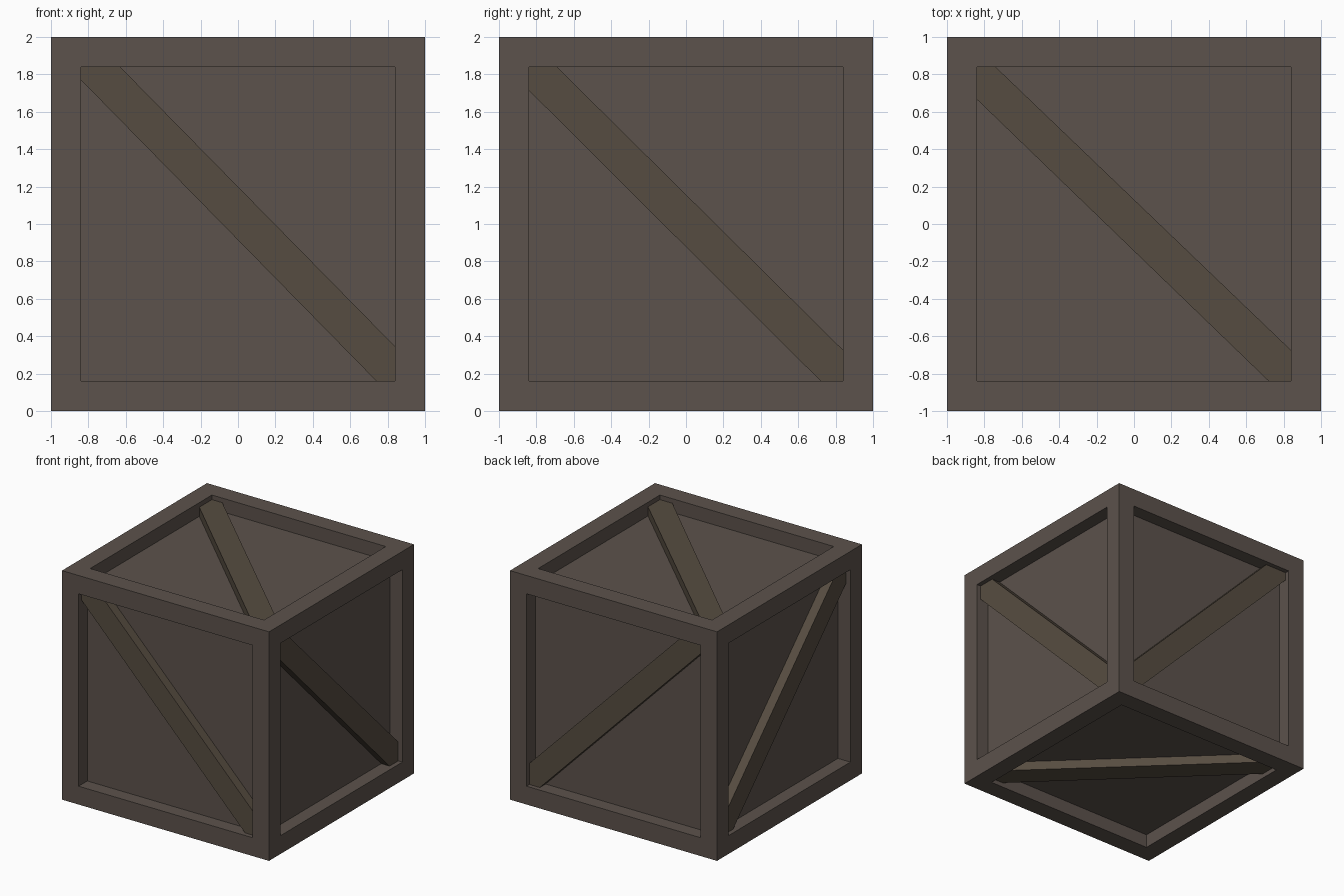
import bpy, bmesh
from mathutils import Vector

if "Cube" in bpy.data.objects:
    bpy.data.objects.remove(bpy.data.objects["Cube"])

RIM, RECESS, BRACE_TOP = 0.84, 0.12, 0.04   # opening half-width, panel depth, brace depth


def material(name, rgb):
    m = bpy.data.materials.new(name)
    m.diffuse_color = (*rgb, 1)
    m.use_nodes = True
    m.node_tree.nodes["Principled BSDF"].inputs["Base Color"].default_value = m.diffuse_color
    return m


def finish(name, bm, mat):
    bmesh.ops.recalc_face_normals(bm, faces=bm.faces)
    me = bpy.data.meshes.new(name)
    bm.to_mesh(me)
    bm.free()
    me.materials.append(mat)
    ob = bpy.data.objects.new(name, me)
    bpy.context.collection.objects.link(ob)
    return ob


frame_mat = material("frame_wood", (0.107, 0.085, 0.072))
brace_mat = material("brace_wood", (0.094, 0.073, 0.052))

# Crate body: cube with every side inset and pushed in
bm = bmesh.new()
bmesh.ops.create_cube(bm, size=2)
sides = list(bm.faces)
bmesh.ops.inset_individual(bm, faces=sides, thickness=1 - RIM, use_even_offset=True)
walls = bmesh.ops.inset_individual(bm, faces=sides, thickness=0)
for f in sides:
    n = f.normal.copy()
    for v in f.verts:
        v.co -= n * RECESS
bmesh.ops.translate(bm, verts=bm.verts, vec=(0, 0, 1))
finish("crate_body", bm, frame_mat)


# Diagonal brace trimmed to the opening, from upper left to lower right
def brace(name, ends, place):
    left, top, right, bottom = ends
    outline = [(-RIM, left), (-RIM, RIM), (top, RIM),
               (RIM, right), (RIM, -RIM), (bottom, -RIM)]
    bm = bmesh.new()
    rings = [[bm.verts.new(place(u, v, d) + Vector((0, 0, 1))) for u, v in outline]
             for d in (1 - BRACE_TOP, 1 - RECESS)]
    bm.faces.new(rings[0])
    bm.faces.new(rings[1])
    for i in range(6):
        j = (i + 1) % 6
        bm.faces.new((rings[0][i], rings[0][j], rings[1][j], rings[1][i]))
    finish(name, bm, brace_mat)


# Opposite sides carry mirrored braces
for s, names in ((1, ("back", "right", "top")), (-1, ("front", "left", "bottom"))):
    brace(names[0] + "_brace", (0.77, -0.63, -0.655, 0.74), lambda u, v, d: Vector((u, s * d, v)))
    brace(names[1] + "_brace", (0.714, -0.69, -0.674, 0.72), lambda u, v, d: Vector((s * d, u, v)))
    brace(names[2] + "_brace", (0.666, -0.74, -0.675, 0.72), lambda u, v, d: Vector((u, v, s * d)))
